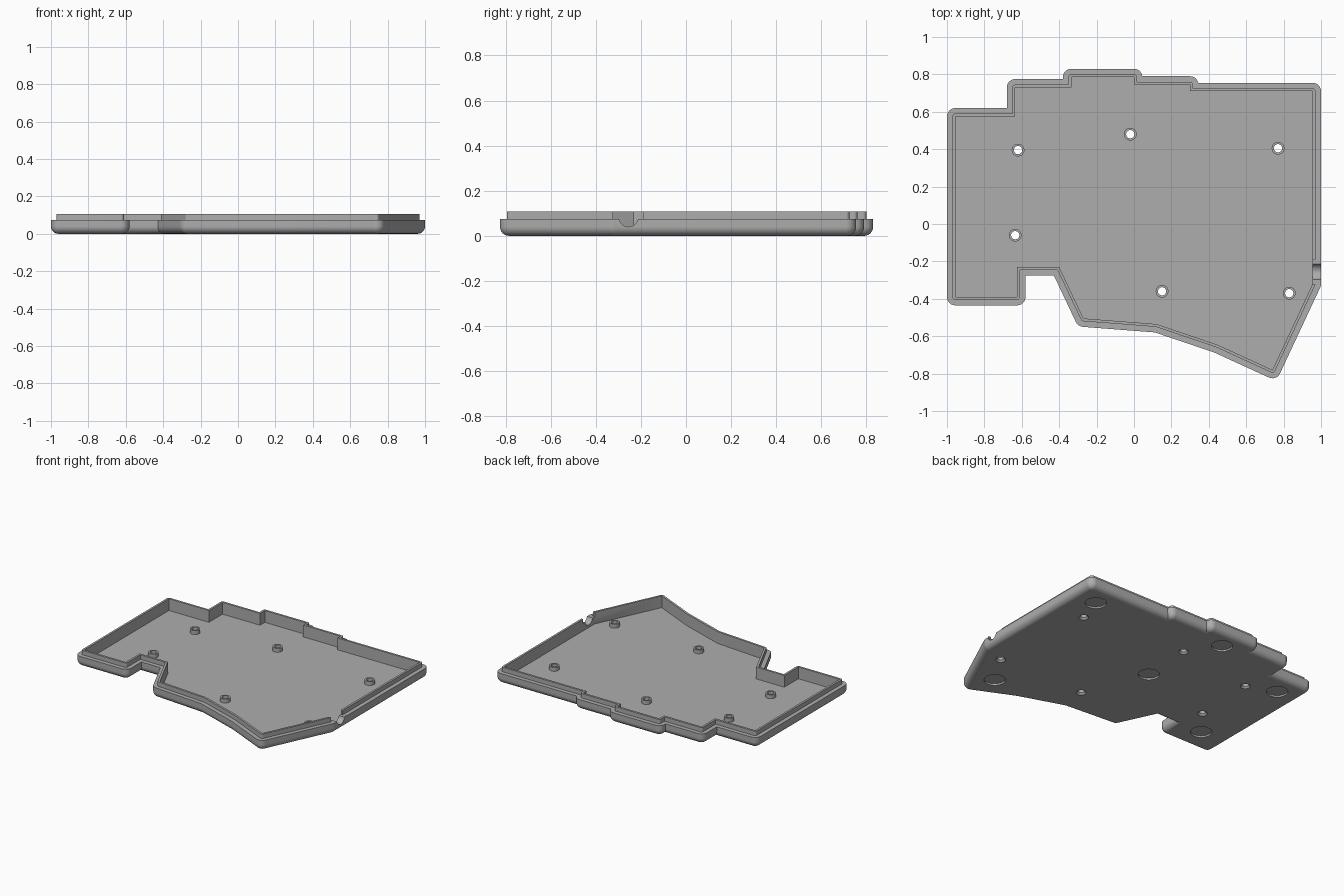
import bpy, bmesh
from math import pi, sin, cos, atan2, radians
from mathutils import Vector, Matrix

if "Cube" in bpy.data.objects:
    bpy.data.objects.remove(bpy.data.objects["Cube"])

grey = bpy.data.materials.new("plain grey")
grey.use_nodes = True
colour = (0.42, 0.42, 0.42, 1)
grey.diffuse_color = colour
grey.node_tree.nodes["Principled BSDF"].inputs["Base Color"].default_value = colour

# Inner wall outline, counter-clockwise
INNER = [Vector(p) for p in (
    (-.955, -.39), (-.625, -.39), (-.625, -.23), (-.40, -.23), (-.27, -.505),
    (.12, -.535), (.445, -.645), (.74, -.78), (.955, -.32), (.955, .71),
    (.30, .71), (.30, .745), (0, .745), (0, .785), (-.335, .785),
    (-.335, .73), (-.635, .73), (-.635, .575), (-.955, .575))]
SCREWS = [(-.62, .395), (-.02, .48), (.77, .405), (-.635, -.06), (.15, -.36), (.83, -.37)]
FEET = [(.83, .60), (-.165, .70), (-.826, .474), (-.784, -.25), (.69, -.597), (-.037, .107)]
WALL, LIP, FILLET = .045, .015, .04
FLOOR, LEDGE, TOP = .022, .075, .107
ARC = 6


def offset(r):
    """Offset the outline outward: round convex corners, mitred inner ones."""
    ring = []
    for i, p in enumerate(INNER):
        d1 = (p - INNER[i - 1]).normalized()
        d2 = (INNER[(i + 1) % len(INNER)] - p).normalized()
        n1, n2 = Vector((d1.y, -d1.x)), Vector((d2.y, -d2.x))
        turn = atan2(d1.x * d2.y - d1.y * d2.x, d1.dot(d2))
        if turn > 0:
            a = atan2(n1.y, n1.x)
            ring += [p + r * Vector((cos(a + turn * k / ARC), sin(a + turn * k / ARC)))
                     for k in range(ARC + 1)]
        else:
            ring.append(p + (n1 + n2) * r / (1 + n1.dot(n2)))
    return ring


def make(name, bm):
    bmesh.ops.recalc_face_normals(bm, faces=bm.faces)
    mesh = bpy.data.meshes.new(name)
    bm.to_mesh(mesh)
    bm.free()
    mesh.materials.append(grey)
    obj = bpy.data.objects.new(name, mesh)
    bpy.context.collection.objects.link(obj)
    return obj


def cylinder(name, centre, r1, r2, depth, sides=32, turn=Matrix()):
    bm = bmesh.new()
    bmesh.ops.create_cone(bm, cap_ends=True, segments=sides, radius1=r1, radius2=r2,
                          depth=depth, matrix=Matrix.Translation(centre) @ turn)
    return make(name, bm)


def box(name, lo, hi):
    lo, hi = Vector(lo), Vector(hi)
    bm = bmesh.new()
    bmesh.ops.create_cube(bm, size=1, matrix=Matrix.Translation((lo + hi) / 2)
                          @ Matrix.Diagonal((*(hi - lo), 1)))
    return make(name, bm)


def activate(obj):
    bpy.ops.object.select_all(action='DESELECT')
    obj.select_set(True)
    bpy.context.view_layer.objects.active = obj


def cut(obj, cutter):
    mod = obj.modifiers.new("cut", 'BOOLEAN')
    mod.operation, mod.solver, mod.object = 'DIFFERENCE', 'EXACT', cutter
    activate(obj)
    bpy.ops.object.modifier_apply(modifier=mod.name)
    bpy.data.objects.remove(cutter)


def finish(obj):
    activate(obj)
    bpy.ops.object.shade_smooth_by_angle(angle=radians(28))
    mod = obj.modifiers.new("flat face normals", 'WEIGHTED_NORMAL')
    mod.keep_sharp = True


# Tray: rings from the rounded underside, up the wall, over the lip, down inside
levels = [(WALL - FILLET * (1 - sin(a)), FILLET * (1 - cos(a)))
          for a in (pi / 2 * k / 6 for k in range(7))]
levels += [(WALL, LEDGE), (LIP, LEDGE), (LIP, TOP), (0, TOP), (0, FLOOR)]
bm = bmesh.new()
rings = [[bm.verts.new((*p, z)) for p in offset(r)] for r, z in levels]
for low, high in zip(rings, rings[1:]):
    for i in range(len(low)):
        bm.faces.new((low[i - 1], low[i], high[i], high[i - 1]))
bm.faces.new(rings[0])
bm.faces.new(rings[-1])
bmesh.ops.remove_doubles(bm, verts=bm.verts, dist=.0001)
tray = make("tray", bm)

# Cable opening in the left wall
cut(tray, box("lip_gap", (.9, -.323, LEDGE - .0005), (1.1, -.19, .2)))
cut(tray, cylinder("cable_notch", (1, -.255, .083), .043, .043, .2,
                   turn=Matrix.Rotation(pi / 2, 4, 'Y')))

# Recesses for the feet under the floor
for x, y in FEET:
    cut(tray, cylinder("foot_recess", (x, y, 0), .07, .07, .024, 40))

# Screw standoffs with through holes, countersunk below
for i, (x, y) in enumerate(SCREWS):
    cut(tray, cylinder("countersink", (x, y, 0), .044, .022, .024))
    cut(tray, cylinder("drill", (x, y, .03), .022, .022, .2))
    post = cylinder(f"standoff_{i + 1}", (x, y, FLOOR + .014), .034, .034, .028)
    cut(post, cylinder("drill", (x, y, .03), .022, .022, .2))
    finish(post)
finish(tray)
